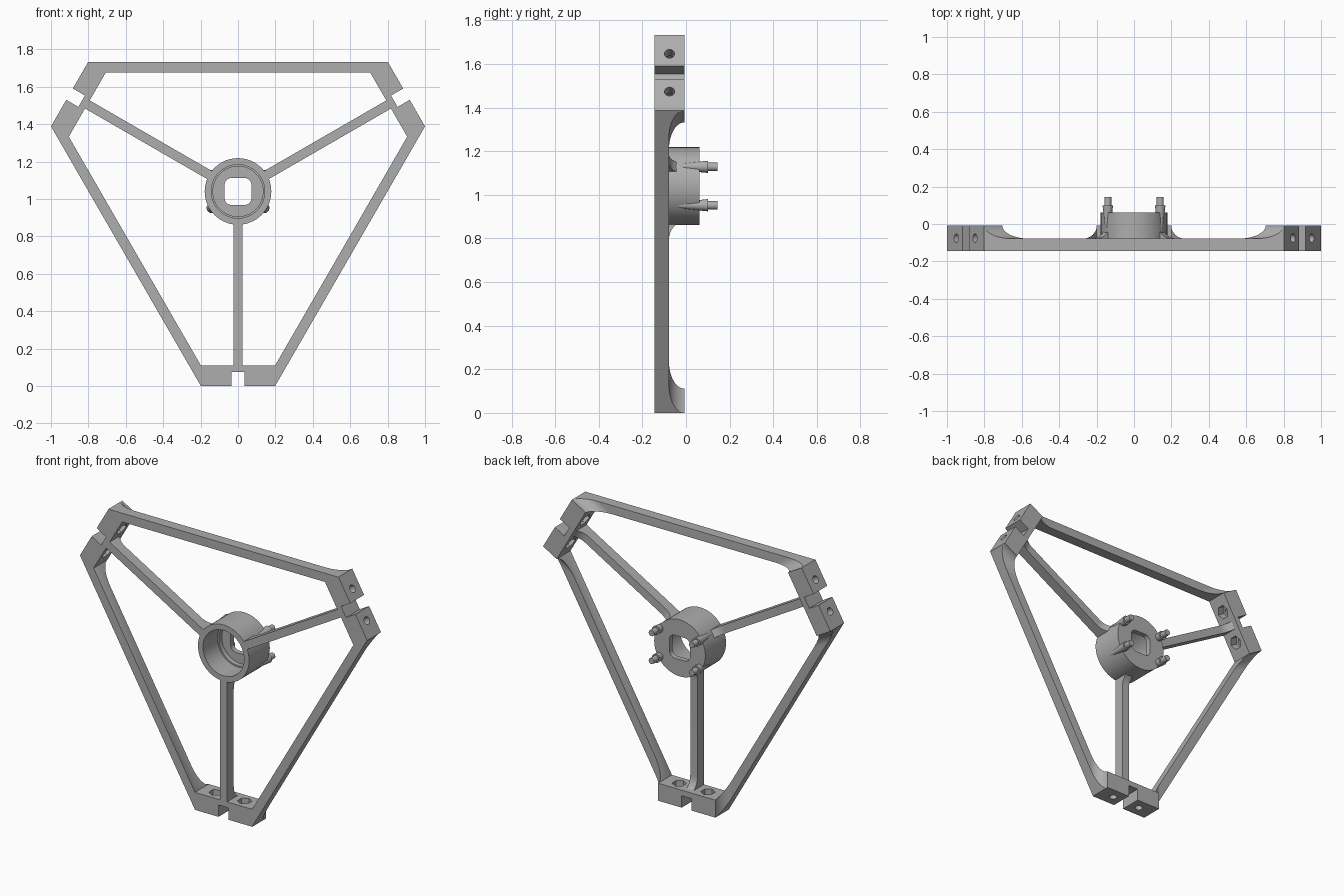
import bpy, bmesh, math
from mathutils import Matrix, Vector

cube = bpy.data.objects.get("Cube")
if cube:
    bpy.data.objects.remove(cube, do_unlink=True)

FRONT, BACK, BAR_BACK = -0.144, -0.007, -0.078
CENTRE = 1.04
RADIUS = BACK - BAR_BACK
HOLE_Y = (FRONT + BACK) / 2

grey = bpy.data.materials.new("grey plastic")
grey.use_nodes = True
colour = (0.42, 0.42, 0.42, 1)
grey.diffuse_color = colour
grey.node_tree.nodes["Principled BSDF"].inputs["Base Color"].default_value = colour


def finish(bm, name):
    bmesh.ops.recalc_face_normals(bm, faces=bm.faces)
    mesh = bpy.data.meshes.new(name)
    bm.to_mesh(mesh)
    bm.free()
    mesh.materials.append(grey)
    obj = bpy.data.objects.new(name, mesh)
    bpy.context.collection.objects.link(obj)
    return obj


def prism(name, start, end):
    """Solid between two matching outlines."""
    bm = bmesh.new()
    a = [bm.verts.new(p) for p in start]
    b = [bm.verts.new(p) for p in end]
    bm.faces.new(a)
    bm.faces.new(b[::-1])
    for i in range(len(a)):
        j = (i + 1) % len(a)
        bm.faces.new((a[i], b[i], b[j], a[j]))
    return finish(bm, name)


def cone(name, base, tip, r1, r2, sides=48):
    base, tip = Vector(base), Vector(tip)
    axis = tip - base
    place = Matrix.Translation((base + tip) / 2) @ axis.to_track_quat('Z', 'Y').to_matrix().to_4x4()
    bm = bmesh.new()
    bmesh.ops.create_cone(bm, cap_ends=True, segments=sides, radius1=r1, radius2=r2,
                          depth=axis.length, matrix=place)
    return finish(bm, name)


def cut(obj, cutters):
    for c in cutters:
        c.hide_render = True
        mod = obj.modifiers.new("cut", 'BOOLEAN')
        mod.operation, mod.solver, mod.object = 'DIFFERENCE', 'EXACT', c
    bpy.context.view_layer.update()
    graph = bpy.context.evaluated_depsgraph_get()
    mesh = bpy.data.meshes.new_from_object(obj.evaluated_get(graph))
    obj.modifiers.clear()
    obj.data = mesh
    for c in cutters:
        bpy.data.objects.remove(c, do_unlink=True)


def three_fold(obj):
    """Repeat a part around the hub axis."""
    for i, side in enumerate(("left", "right"), 1):
        turn = (Matrix.Translation((0, 0, CENTRE)) @ Matrix.Rotation(i * math.tau / 3, 4, 'Y')
                @ Matrix.Translation((0, 0, -CENTRE)))
        other = bpy.data.objects.new(f"{obj.name}_{side}", obj.data.copy())
        other.data.transform(turn)
        bpy.context.collection.objects.link(other)


def arc_profile(start, end, r_start, r_end, steps=12):
    """Bar side outline: deep ends that sweep down to a thin middle."""
    angles = [i / steps * math.pi / 2 for i in range(steps + 1)]
    pts = [(start, FRONT)]
    pts += [(start + r_start * (1 - math.sin(a)), BACK - RADIUS * math.cos(a))
            for a in reversed(angles)]
    pts += [(end - r_end * (1 - math.sin(a)), BACK - RADIUS * math.cos(a)) for a in angles]
    return pts + [(end, FRONT)]


# clamp block with a slot, bolt holes and nut pockets
half = [(0.035, 0.075), (0.035, 0), (0.2, 0), (0.2, 0.11)]
outline = half + [(-x, z) for x, z in reversed(half)]
block = prism("clamp_block", [(x, FRONT, z) for x, z in outline],
              [(x, BACK, z) for x, z in outline])
tools = []
for x in (-0.1, 0.1):
    tools.append(cone("bolt_cutter", (x, HOLE_Y, -0.05), (x, HOLE_Y, 0.2), 0.023, 0.023, 24))
    tools.append(cone("nut_cutter", (x, HOLE_Y, 0.06), (x, HOLE_Y, 0.16), 0.042, 0.042, 6))
cut(block, tools)
three_fold(block)

# outer bar, its ends slanted to meet the blocks
top = CENTRE + 0.692
slant = 0.0953
side = arc_profile(-0.8, 0.8, 2 * RADIUS, 2 * RADIUS)
bar = prism("outer_bar", [(x, y, top) for x, y in side],
            [(x - math.copysign(slant, x), y, top - 0.055) for x, y in side])
three_fold(bar)

# spoke from block to hub
side = arc_profile(0.1, CENTRE - 0.165, RADIUS + 0.01, RADIUS + 0.01)
spoke = prism("spoke", [(-0.025, y, z) for z, y in side], [(0.025, y, z) for z, y in side])
three_fold(spoke)

# hub cup with a rounded square opening in its back wall
hub = cone("hub", (0, FRONT, CENTRE), (0, 0.062, CENTRE), 0.178, 0.178, 64)
square = []
for k in range(4):
    for i in range(7):
        a = (k + i / 6) * math.pi / 2
        corner = (k + 0.5) * math.pi / 2
        square.append((math.copysign(0.035, math.cos(corner)) + 0.037 * math.cos(a),
                       CENTRE + math.copysign(0.035, math.sin(corner)) + 0.037 * math.sin(a)))
cut(hub, [
    cone("cup_cutter", (0, -0.3, CENTRE), (0, 0, CENTRE), 0.143, 0.143, 64),
    cone("step_cutter", (0, -0.2, CENTRE), (0, 0.03, CENTRE), 0.134, 0.134, 64),
    prism("opening_cutter", [(x, -0.1, z) for x, z in square], [(x, 0.2, z) for x, z in square]),
])

# tapered pegs with pins around the hub
for sx, wide in ((1, "left"), (-1, "right")):
    for sz, high in ((1, "upper"), (-1, "lower")):
        x, z = 0.14 * sx, CENTRE + 0.088 * sz
        cone(f"peg_{high}_{wide}", (x, -0.07, z), (x, 0.1, z), 0.01, 0.028, 24)
        cone(f"pin_{high}_{wide}", (x, 0.09, z), (x, 0.144, z), 0.019, 0.019, 24)

# smooth curved surfaces, keep edges crisp
bpy.ops.object.select_all(action='DESELECT')
for obj in bpy.context.scene.objects:
    if obj.type == 'MESH' and grey.name in obj.data.materials:
        obj.select_set(True)
        bpy.context.view_layer.objects.active = obj
bpy.ops.object.shade_smooth_by_angle(angle=math.radians(30))
